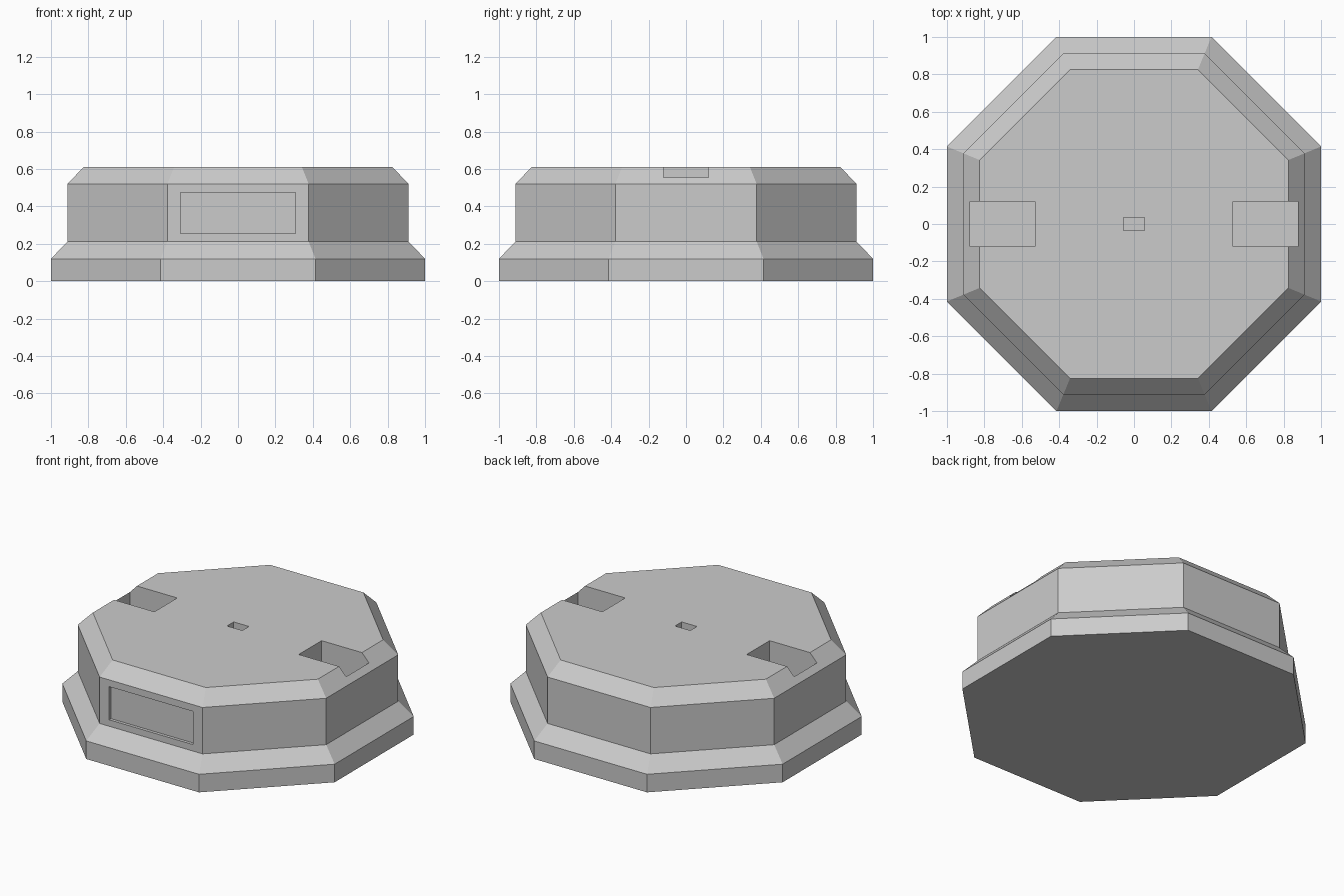
import bpy
import bmesh
from math import cos, sin, pi

default = bpy.data.objects.get("Cube")
if default:
    bpy.data.objects.remove(default, do_unlink=True)

grey = bpy.data.materials.new("light grey")
grey.use_nodes = True
colour = (0.6, 0.6, 0.6, 1)
grey.diffuse_color = colour
grey.node_tree.nodes["Principled BSDF"].inputs["Base Color"].default_value = colour


def add_object(name, bm):
    bmesh.ops.recalc_face_normals(bm, faces=bm.faces[:])
    mesh = bpy.data.meshes.new(name)
    bm.to_mesh(mesh)
    bm.free()
    mesh.materials.append(grey)
    obj = bpy.data.objects.new(name, mesh)
    bpy.context.collection.objects.link(obj)
    return obj


def stacked_octagon(name, profile):
    """Octagonal solid from (flat-to-centre distance, height) pairs."""
    bm = bmesh.new()
    rings = []
    for apothem, z in profile:
        r = apothem / cos(pi / 8)
        angles = [pi / 8 + i * pi / 4 for i in range(8)]
        rings.append([bm.verts.new((r * cos(a), r * sin(a), z)) for a in angles])
    for low, high in zip(rings, rings[1:]):
        for i in range(8):
            j = (i + 1) % 8
            bm.faces.new((low[i], low[j], high[j], high[i]))
    bm.faces.new(rings[0][::-1])
    bm.faces.new(rings[-1])
    return add_object(name, bm)


def carve(target, name, low, high):
    """Cut a box-shaped recess between two corners."""
    bm = bmesh.new()
    bmesh.ops.create_cube(bm, size=1)
    for v in bm.verts:
        v.co = [(a + b) / 2 + c * (b - a) for a, b, c in zip(low, high, v.co)]
    cutter = add_object(name, bm)
    cutter.hide_render = True
    mod = target.modifiers.new(name, "BOOLEAN")
    mod.operation = "DIFFERENCE"
    mod.solver = "EXACT"
    mod.object = cutter
    bpy.context.view_layer.objects.active = target
    bpy.ops.object.modifier_apply(modifier=name)
    bpy.data.objects.remove(cutter, do_unlink=True)


# Stepped base with sloped shoulder and bevelled top
pedestal = stacked_octagon("octagonal_pedestal", [
    (1, 0), (1, 0.12), (0.912, 0.212), (0.912, 0.52), (0.826, 0.61)])

# Deep side slots that break through the bevelled rim
carve(pedestal, "left_slot", (0.53, -0.12, 0.36), (0.878, 0.12, 0.8))
carve(pedestal, "right_slot", (-0.878, -0.12, 0.36), (-0.53, 0.12, 0.8))

# Small socket in the middle of the top
carve(pedestal, "centre_socket", (-0.056, -0.035, 0.5), (0.056, 0.035, 0.8))

# Shallow plaque recess on the front
carve(pedestal, "front_plaque_recess", (-0.308, -1.2, 0.255), (0.308, -0.892, 0.475))
